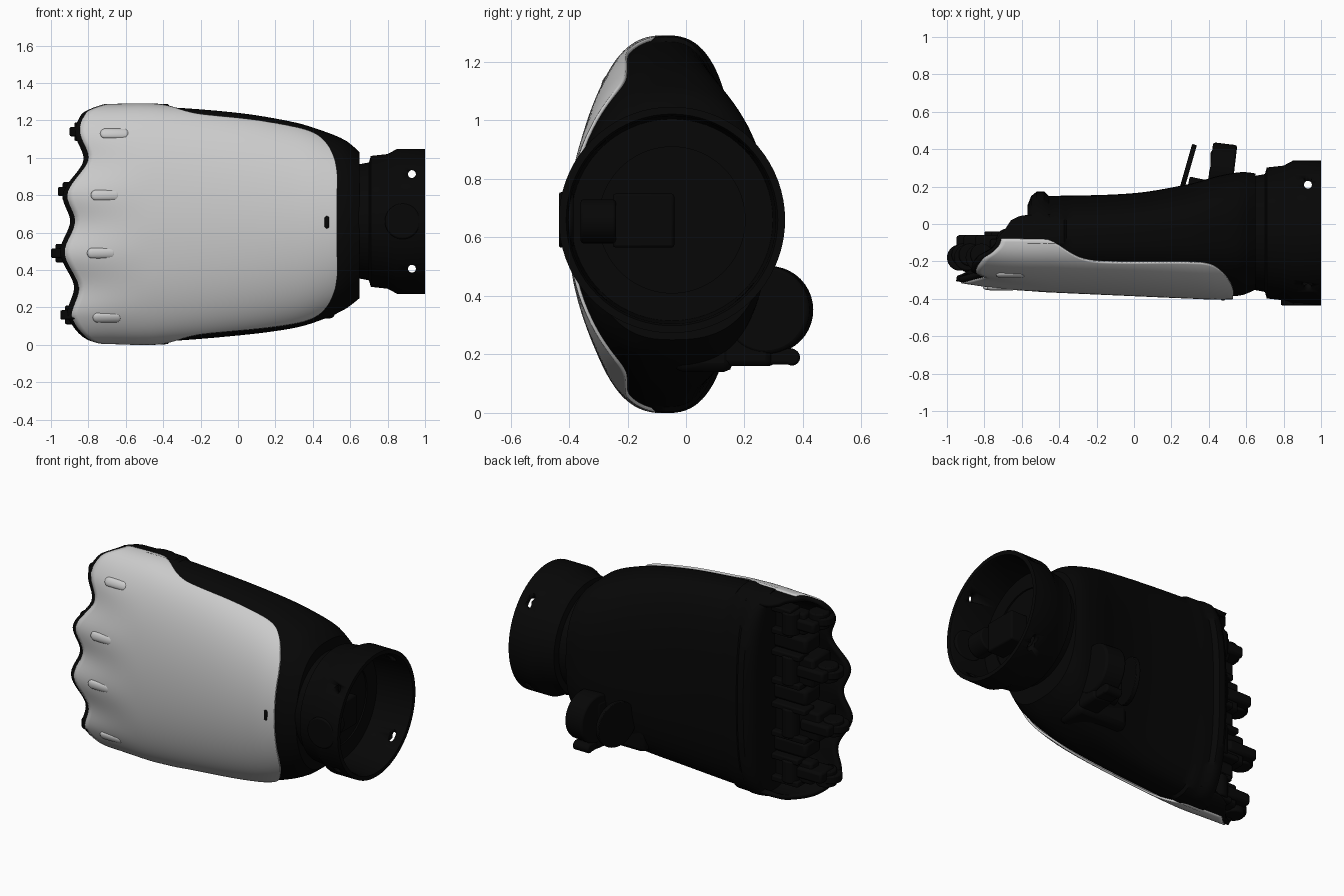
import bpy, bmesh, math
from mathutils import Vector, Matrix
from math import sin, cos, pi, asin, atan, sqrt

if "Cube" in bpy.data.objects:
    bpy.data.objects.remove(bpy.data.objects["Cube"])

BLACK = bpy.data.materials.new("black_plastic")
BLACK.diffuse_color = (0.002, 0.002, 0.002, 1)
BLACK.use_nodes = True
BLACK.node_tree.nodes["Principled BSDF"].inputs["Base Color"].default_value = BLACK.diffuse_color
WY, WZ = -0.048, 0.66          # wrist axis


def finish(name, bm, dark=True, bevel=0, solid=0, angle=35):
    bmesh.ops.recalc_face_normals(bm, faces=bm.faces)
    me = bpy.data.meshes.new(name)
    bm.to_mesh(me)
    bm.free()
    ob = bpy.data.objects.new(name, me)
    bpy.context.collection.objects.link(ob)
    if dark:
        me.materials.append(BLACK)
    bpy.ops.object.select_all(action='DESELECT')
    ob.select_set(True)
    bpy.context.view_layer.objects.active = ob
    bpy.ops.object.shade_smooth_by_angle(angle=math.radians(angle))
    if solid:
        m = ob.modifiers.new("thickness", 'SOLIDIFY')
        m.thickness, m.offset = solid, 0
    if bevel:
        m = ob.modifiers.new("bevel", 'BEVEL')
        m.width, m.segments = bevel, 2
    return ob


def box(name, lo, hi, bevel=0.01, rot=0):
    bm = bmesh.new()
    bmesh.ops.create_cube(bm, size=1)
    lo, hi = Vector(lo), Vector(hi)
    d = hi - lo
    bm.transform(Matrix.Translation((lo + hi) / 2) @ Matrix.Rotation(rot, 4, 'Z') @ Matrix.Diagonal((*d, 1)))
    return finish(name, bm, bevel=bevel)


def rod(name, c, r, length, axis, bevel=0.008, rot=0, seg=40):
    bm = bmesh.new()
    bmesh.ops.create_cone(bm, cap_ends=True, segments=seg, radius1=r, radius2=r, depth=length)
    R = {'X': Matrix.Rotation(pi / 2, 4, 'Y'), 'Y': Matrix.Rotation(pi / 2, 4, 'X'), 'Z': Matrix()}[axis]
    bm.transform(Matrix.Translation(c) @ Matrix.Rotation(rot, 4, 'Z') @ R)
    return finish(name, bm, bevel=bevel)


def pill(name, c, half, r, depth, tilt=0, upright=False, dark=False):
    bm = bmesh.new()
    bmesh.ops.create_uvsphere(bm, u_segments=16, v_segments=10, radius=1)
    for v in bm.verts:
        v.co = Vector((v.co.x * r + math.copysign(half - r, v.co.x), v.co.y * depth, v.co.z * r))
    R = Matrix.Rotation(pi / 2, 4, 'Y') if upright else Matrix()
    bm.transform(Matrix.Translation(c) @ Matrix.Rotation(tilt, 4, 'X') @ R)
    return finish(name, bm, dark=dark, angle=60)


def grid(name, rows, closed=False, caps=False, loop_rows=False, **kw):
    bm = bmesh.new()
    vs = [[bm.verts.new(p) for p in row] for row in rows]
    n, m = len(vs), len(vs[0])
    for i in range(n if loop_rows else n - 1):
        for j in range(m if closed else m - 1):
            a, b = vs[i], vs[(i + 1) % n]
            bm.faces.new((a[j], a[(j + 1) % m], b[(j + 1) % m], b[j]))
    if caps:
        bm.faces.new(vs[0])
        bm.faces.new(vs[-1])
    return finish(name, bm, **kw)


def lookup(tab, x):
    """Smooth interpolation through a small table of (x, values...)."""
    x = min(max(x, tab[0][0]), tab[-1][0])
    i = max(k for k in range(len(tab) - 1) if tab[k][0] <= x)

    def slope(k, c):
        a, b = tab[max(k - 1, 0)], tab[min(k + 1, len(tab) - 1)]
        return (b[c] - a[c]) / (b[0] - a[0])
    p, q = tab[i], tab[i + 1]
    h = q[0] - p[0]
    t = (x - p[0]) / h
    return [(2*t**3 - 3*t*t + 1) * p[c] + (t**3 - 2*t*t + t) * h * slope(i, c)
            + (3*t*t - 2*t**3) * q[c] + (t**3 - t*t) * h * slope(i + 1, c) for c in range(1, len(p))]


# hand cross-sections: x, z top, z bottom, y front, y back, y middle
SEC = [(-0.97, 1.28, 0.012, -0.31, 0.15, -0.07), (-0.7, 1.282, 0.01, -0.348, 0.15, -0.07),
       (-0.45, 1.284, 0.006, -0.36, 0.15, -0.07), (0, 1.25, 0.04, -0.38, 0.165, -0.06),
       (0.3, 1.20, 0.08, -0.393, 0.215, -0.05), (0.45, 1.155, 0.125, -0.398, 0.257, -0.05),
       (0.58, 1.10, 0.185, -0.39, 0.278, -0.048), (0.65, 1.04, 0.24, -0.36, 0.27, -0.048)]
# knuckle edge outline (z, x) and the edges of the light and dark shells (x, y)
EDGE = [(0, -0.68), (0.02, -0.80), (0.05, -0.85), (0.15, -0.89), (0.31, -0.85), (0.49, -0.925),
        (0.66, -0.87), (0.81, -0.91), (0.99, -0.80), (1.14, -0.845), (1.24, -0.81), (1.27, -0.75), (1.29, -0.68)]
LIGHT = [(-0.97, -0.08), (-0.5, -0.08), (-0.44, -0.09), (-0.3, -0.175), (-0.18, -0.2), (0.33, -0.205),
         (0.42, -0.22), (0.48, -0.265), (0.52, -0.32), (0.53, -0.35)]
DARK = [(-0.97, 0.0), (-0.7, 0.0), (-0.6, 0.035), (-0.45, 0.04)]
FRONT, BACK = 0.78, 0.77       # squareness of the front and back halves


def point(x, t, inset=0.0, dback=0.0):
    zt, zb, yf, yb, yc = lookup(SEC, x)
    zc, zh = (zt + zb) / 2, (zt - zb) / 2 - inset
    s = sin(t)
    z = zc - zh * (cos(t) if s >= 0 else math.copysign(abs(cos(t)) ** BACK, cos(t)))
    y = yc - (yc - yf - inset) * s ** FRONT if s >= 0 else yc + (yb - yc + dback) * abs(s) ** BACK
    if s > 0 and x < -0.45 and 0.15 < z < 1.14:      # flutes between knuckles
        fall = min(1, (-0.45 - x) / 0.45) ** 1.5
        y += 0.03 * fall * (0.5 - 0.5 * cos(2 * pi * (z - 0.15) / 0.33))
    return (x, y, z)


def rim_angle(tab, x):
    zt, zb, yf, yb, yc = lookup(SEC, x)
    y = lookup(tab, x)[0]
    if y <= yc:
        return asin(min(1, ((yc - y) / (yc - yf)) ** (1 / FRONT)))
    return -asin(min(1, ((y - yc) / (yb - yc)) ** (1 / BACK)))


def shell(name, tab, xr, shift, inset, rows, cols, **kw):
    out = []
    for i in range(rows + 1):
        u = 1 - (1 - i / rows) ** 1.4
        row = []
        for j in range(cols + 1):
            v = j / cols
            a = rim_angle(tab, -0.75)
            _, y, z = point(-0.75, a + v * (pi - 2 * a))
            xl = max(lookup(EDGE, z)[0], y - 0.63) + shift      # slanted sides
            x = xl + u * (xr - xl)
            a = rim_angle(tab, x)
            row.append(point(x, a + v * (pi - 2 * a), inset))
        out.append(row)
    return grid(name, out, **kw)


# back-of-hand cover, knuckle rim and palm body
shell("hand_cover", LIGHT, 0.53, 0, 0, 60, 90, dark=False, solid=0.012)
shell("knuckle_rim", DARK, -0.45, -0.024, 0.015, 20, 90, solid=0.028)


def palm_inset(x, t):
    return -0.006 if x < -0.37 and sin(t) < 0.1 else 0.01


xs = [(-0.57, -0.05), (-0.55, 0), (-0.52, 0.024), (-0.48, 0.024), (-0.455, 0), (-0.42, 0), (-0.375, 0)]
xs += [(-0.36 + 1.01 * k / 30, 0) for k in range(31)]
grid("palm_body", [[point(x, 2 * pi * j / 100, palm_inset(x, 2 * pi * j / 100), d) for j in range(100)]
                   for x, d in xs], closed=True, caps=True)


def front(x, z):
    zt, zb, yf, yb, yc = lookup(SEC, x)
    c = (z - (zt + zb) / 2) / ((zt - zb) / 2)
    return yc - (yc - yf) * sqrt(1 - c * c) ** FRONT


# raised knuckle marks and sensor slot
for x, z in ((-0.66, 1.13), (-0.71, 0.80), (-0.73, 0.49), (-0.70, 0.145)):
    k = (front(x, z + 0.02) - front(x, z - 0.02)) / 0.04
    pill("knuckle_mark", (x, front(x, z) - 0.001, z), 0.077, 0.028, 0.015, tilt=-atan(k))
pill("sensor_slot", (0.475, front(0.475, 0.655) - 0.002, 0.655), 0.034, 0.013, 0.01, upright=True, dark=True)

# finger mounts: block, side lugs, hinge pin and protruding knuckle
for tip, z in ((-0.90, 1.14), (-0.962, 0.82), (-1.0, 0.49), (-0.95, 0.16)):
    inner = 0.3 < z < 1
    h = 0.09 if inner else 0.07
    m = z if inner else z + math.copysign(0.025, 0.65 - z)
    box("finger_block", (tip + 0.13, -0.26 if inner else -0.16, m - h), (-0.55, -0.08, m + h), 0.015)
    for s in (-1, 1):
        box("finger_lug", (tip + 0.2, -0.14, m + s * h - 0.018), (-0.55, -0.04, m + s * h + 0.018), 0.008)
    rod("hinge_pin", (-0.68, -0.08, m), 0.055, 2 * h, 'Z')
    rod("knuckle_barrel", (tip + 0.07, -0.18, z), 0.07, 0.05, 'Z')
    rod("knuckle_hub", (tip + 0.085, -0.165, z), 0.06, 0.1, 'Z')
    box("knuckle_arm", (tip + 0.05, -0.2, m - 0.035), (tip + 0.25, -0.06, m + 0.035), 0.015)
for z in (0.325, 0.655, 0.98):
    box("finger_divider", (-0.79, -0.22, z - 0.05), (-0.55, -0.07, z + 0.05), 0.02)

# wrist cuff: turned tube with pin holes
prof = [(0.62, 0.30), (0.70, 0.315), (0.71, 0.35), (0.80, 0.36), (0.85, 0.387), (1.0, 0.387),
        (1.0, 0.362), (0.98, 0.355), (0.76, 0.345), (0.76, 0.25), (0.62, 0.25)]
cuff = grid("wrist_cuff", [[(x, WY + r * cos(2 * pi * j / 72), WZ + r * sin(2 * pi * j / 72))
            for j in range(72)] for x, r in prof], closed=True, loop_rows=True)
for c, ax in (((0.93, WY, 0.913), 'Y'), ((0.93, WY, 0.407), 'Y'), ((0.93, 0.21, WZ), 'Z')):
    cut = rod("pin_hole_cutter", c, 0.021, 1.2, ax, bevel=0, seg=20)
    cut.hide_render = True
    m = cuff.modifiers.new("pin_hole", 'BOOLEAN')
    m.object, m.operation = cut, 'DIFFERENCE'
rod("cuff_floor", (0.70, WY, WZ), 0.27, 0.1, 'X')
rod("cuff_button", (0.88, -0.41, WZ), 0.095, 0.05, 'Y')
box("wrist_connector", (0.74, -0.25, 0.565), (0.86, -0.04, 0.75))
rod("connector_plug", (0.84, -0.30, 0.655), 0.075, 0.12, 'Y')

# thumb joint at the lower back corner of the palm
A = -0.2
box("thumb_base", (0.18, -0.04, 0.14), (0.52, 0.16, 0.5), 0.03)
rod("thumb_motor", (0.47, 0.28, 0.352), 0.15, 0.13, 'X', rot=A * 0.6, bevel=0.012)
rod("thumb_spindle", (0.38, 0.155, 0.33), 0.08, 0.2, 'X', rot=A)
rod("thumb_disc", (0.285, 0.29, 0.352), 0.14, 0.026, 'X', rot=A * 1.4, bevel=0.004)
box("thumb_neck", (0.39, 0.05, 0.16), (0.52, 0.30, 0.46), 0.02, rot=A * 0.6)
box("thumb_foot", (0.41, 0.18, 0.165), (0.52, 0.375, 0.22), 0.01)
rod("thumb_stop", (0.465, 0.362, 0.19), 0.028, 0.11, 'X')
